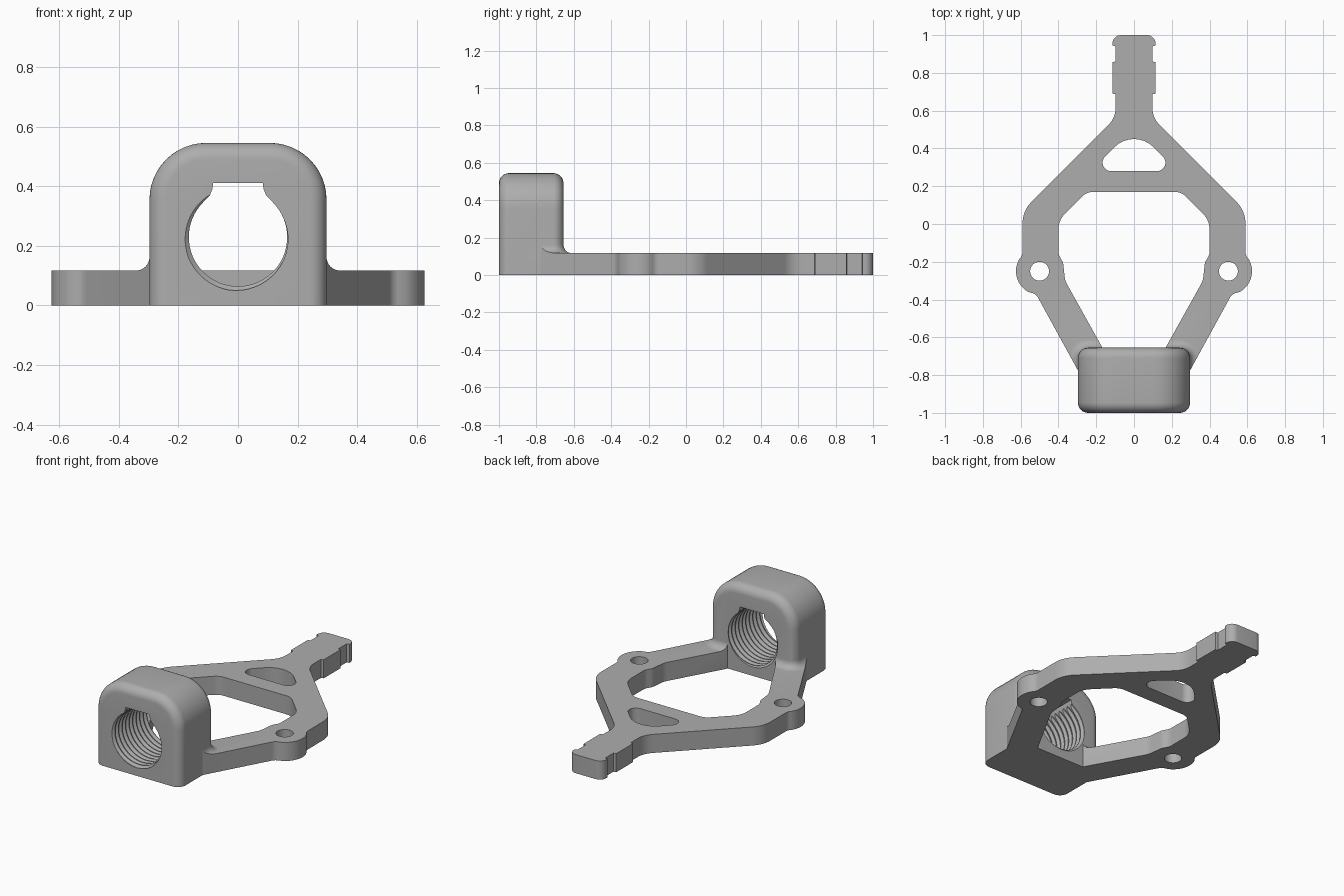
import bpy, bmesh, math
from mathutils import Vector

if "Cube" in bpy.data.objects:
    bpy.data.objects.remove(bpy.data.objects["Cube"])

PLATE_H = 0.117
BLOCK_X, BLOCK_Y0, BLOCK_Y1, BLOCK_Z = 0.297, -1.0, -0.655, 0.545
BORE_Z = 0.229

grey = bpy.data.materials.new("mid grey")
grey.diffuse_color = (0.42, 0.42, 0.42, 1)
grey.use_nodes = True
grey.node_tree.nodes["Principled BSDF"].inputs["Base Color"].default_value = grey.diffuse_color


def rounded(points, seg=8):
    """Closed 2D outline from (x, y, corner radius) points."""
    out = []
    for i, (x, y, r) in enumerate(points):
        p = Vector((x, y))
        if r <= 0:
            out.append(p)
            continue
        a = (Vector(points[i - 1][:2]) - p).normalized()
        b = (Vector(points[(i + 1) % len(points)][:2]) - p).normalized()
        half = a.angle(b) / 2
        centre = p + (a + b).normalized() * (r / math.sin(half))
        s = p + a * (r / math.tan(half)) - centre
        e = p + b * (r / math.tan(half)) - centre
        turn = math.atan2(s.x * e.y - s.y * e.x, s.dot(e))
        for k in range(seg + 1):
            t = turn * k / seg
            c, n = math.cos(t), math.sin(t)
            out.append(centre + Vector((s.x * c - s.y * n, s.x * n + s.y * c)))
    return out


def mirrored(half):
    """Complete a right-hand half outline with its left-hand mirror."""
    return half + [(-x, y, r) for x, y, r in reversed(half) if x > 1e-6]


def finish(name, bm):
    bmesh.ops.recalc_face_normals(bm, faces=bm.faces)
    mesh = bpy.data.meshes.new(name)
    bm.to_mesh(mesh)
    bm.free()
    mesh.materials.append(grey)
    ob = bpy.data.objects.new(name, mesh)
    bpy.context.collection.objects.link(ob)
    return ob


def loft(name, rows):
    """Solid through equal-length rings, capped at both ends."""
    bm = bmesh.new()
    rings = [[bm.verts.new(p) for p in row] for row in rows]
    n = len(rings[0])
    for a, b in zip(rings, rings[1:]):
        for j in range(n):
            bm.faces.new((a[j], a[(j + 1) % n], b[(j + 1) % n], b[j]))
    bm.faces.new(rings[0])
    bm.faces.new(rings[-1])
    return finish(name, bm)


def prism(name, outline, z0, z1):
    return loft(name, [[(p[0], p[1], z) for p in outline] for z in (z0, z1)])


def boolean(target, tool, operation):
    mod = target.modifiers.new("bool", 'BOOLEAN')
    mod.object, mod.operation, mod.solver = tool, operation, 'EXACT'
    bpy.context.view_layer.objects.active = target
    bpy.ops.object.modifier_apply(modifier=mod.name)
    bpy.data.objects.remove(tool)


# frame outline: notched tail, sloping shoulders, bolt lugs, arms to the block
lug = [(0.5 + 0.125 * math.cos(math.radians(a)),
        -0.25 + 0.125 * math.sin(math.radians(a)), 0) for a in range(30, -61, -10)]
outline = [(0.114, 1.0, 0.045), (0.114, 0.945, 0), (0.097, 0.94, 0),
           (0.097, 0.86, 0), (0.114, 0.857, 0), (0.114, 0.69, 0),
           (0.097, 0.687, 0), (0.097, 0.563, 0.13), (0.59, 0.07, 0.16),
           (0.59, -0.165, 0.05)] + lug + [(0.518, -0.372, 0.05),
           (0.297, -0.775, 0), (0.27, -0.82, 0), (0.2, -0.9, 0)]
frame = prism("mounting_frame", rounded(mirrored(outline)), 0, 0.25)

# large opening, small triangular window and the two bolt holes
opening = [(0.25, 0.17, 0.08), (0.40, 0.02, 0.12), (0.40, -0.16, 0.06),
           (0.375, -0.205, 0.06), (0.365, -0.30, 0.1), (0.17, -0.65, 0.0),
           (0.165, -0.67, 0)]
window = [(0, 0.51, 0.145), (0.23, 0.28, 0.045)]
cuts = [rounded(mirrored(opening)), rounded(mirrored(window))]
for side in (-1, 1):
    cuts.append([(side * 0.5 + 0.05 * math.cos(k * math.tau / 32),
                  -0.25 + 0.05 * math.sin(k * math.tau / 32)) for k in range(32)])
for cut in cuts:
    boolean(frame, prism("cutter", cut, -0.1, 0.4), 'DIFFERENCE')

# trim the frame to thickness, leaving a concave fillet around the block
slab = prism("slab", [(-1, -1.2), (1, -1.2), (1, 1.2), (-1, 1.2)], -0.1, PLATE_H)
R = 0.045
steps = [(R, 0.09)] + [(R * (1 - math.sin(t)), PLATE_H + R * (1 - math.cos(t)))
                       for t in (k * math.pi / 16 for k in range(9))]
rows = []
for d, z in steps:
    x, y0, y1, r = BLOCK_X + d, BLOCK_Y0 - d, BLOCK_Y1 + d, 0.055 + d
    ring = rounded([(x, y0, r), (x, y1, r), (-x, y1, r), (-x, y0, r)])
    rows.append([(p.x, p.y, z) for p in ring])
boolean(slab, loft("fillet", rows), 'UNION')
boolean(frame, slab, 'INTERSECT')

# upright block with rounded shoulders and rounded front and back edges
E = 0.055
arc = [k * math.pi / 16 for k in range(9)]
front = [(E * (1 - math.sin(t)), BLOCK_Y0 + E * (1 - math.cos(t))) for t in arc]
back = [(d, BLOCK_Y0 + BLOCK_Y1 - y) for d, y in reversed(front)]
rows = []
for d, y in front + back:
    x, z, r = BLOCK_X - d, BLOCK_Z - d, 0.19 - d
    ring = rounded([(x, 0, 0), (x, z, r), (-x, z, r), (-x, 0, 0)], 12)
    rows.append([(p.x, y, p.y) for p in ring])
boolean(frame, loft("block", rows), 'UNION')

# helical thread cutter through the block
N, PITCH, TURNS = 64, 0.035, 14
PROFILE = [(0.0, 0.165), (0.15, 0.165), (0.5, 0.180), (0.65, 0.180)]
P = len(PROFILE)
bm = bmesh.new()
grid = []
for i in range(P * TURNS + 1):
    frac, rad = PROFILE[i % P]
    row = []
    for j in range(N):
        a = j * math.tau / N
        y = -1.0775 + PITCH * (i // P + frac + j / N)
        row.append(bm.verts.new((rad * math.cos(a), y, BORE_Z + rad * math.sin(a))))
    grid.append(row)
for i in range(P * TURNS):
    for j in range(N):
        if j < N - 1:
            bm.faces.new((grid[i][j], grid[i][j + 1], grid[i + 1][j + 1], grid[i + 1][j]))
        elif i + 1 + P <= P * TURNS:
            bm.faces.new((grid[i][j], grid[i + P][0], grid[i + 1 + P][0], grid[i + 1][j]))
rim = [e for e in bm.edges if e.is_boundary]
ends = [bm.verts.new((0, y, BORE_Z)) for y in (-1.2, -0.5)]
for e in rim:
    bm.faces.new((*e.verts, ends[0 if e.verts[0].co.y < -0.8 else 1]))
boolean(frame, finish("thread", bm), 'DIFFERENCE')

# relief slot above the bore
slot = mirrored([(0.083, 0.41, 0), (0.086, 0.39, 0), (0.094, 0.37, 0),
                 (0.118, 0.345, 0), (0.09, 0.30, 0)])
rows = [[(x, y, z) for x, z, _ in slot] for y in (-1.1, -0.6)]
boolean(frame, loft("slot", rows), 'DIFFERENCE')

# crisp edges with smooth rounded surfaces
bpy.ops.object.select_all(action='DESELECT')
frame.select_set(True)
bpy.context.view_layer.objects.active = frame
bpy.ops.object.shade_smooth_by_angle(angle=math.radians(25))
